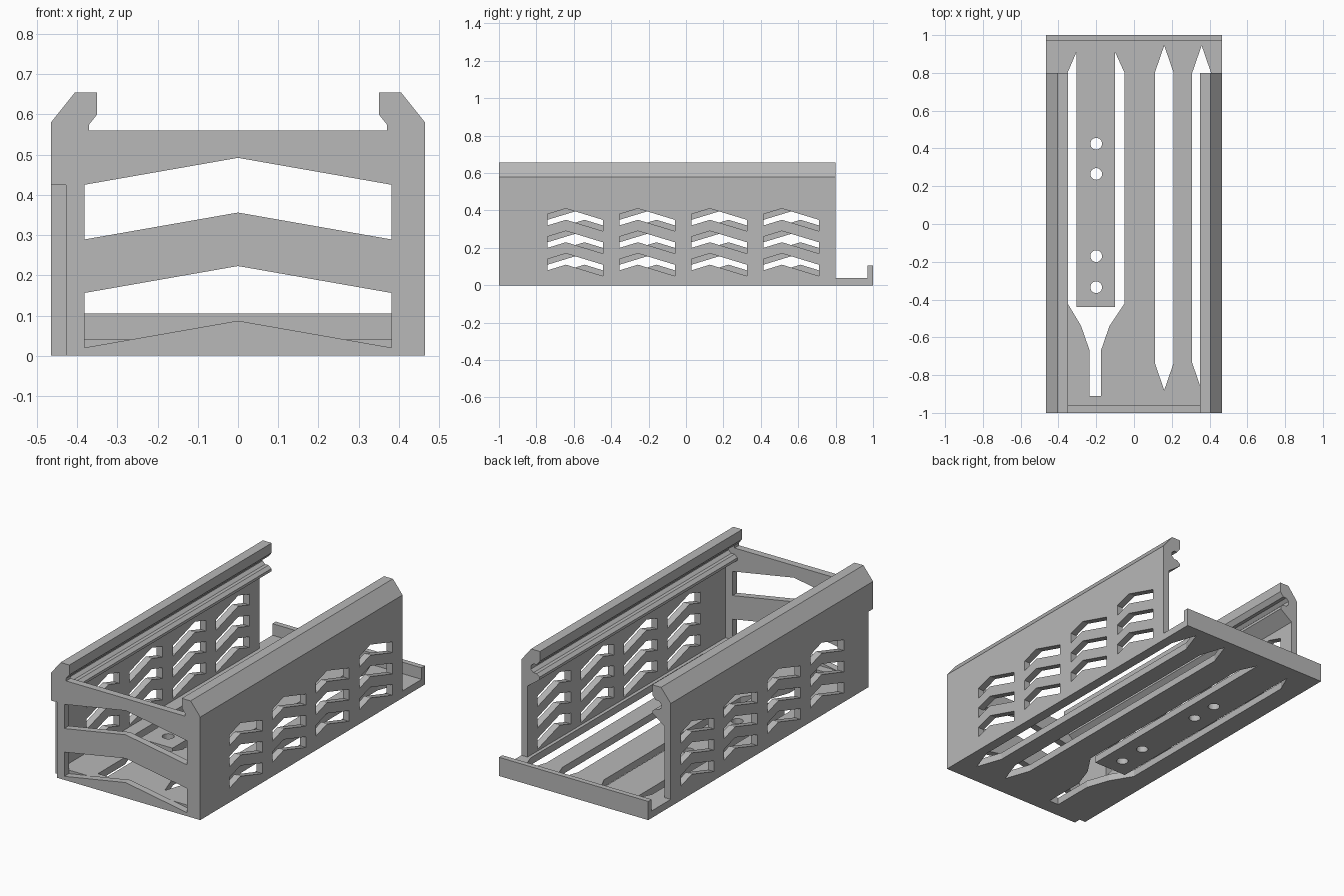
import bpy, bmesh, math
from mathutils import Vector

cube = bpy.data.objects.get("Cube")
if cube:
    bpy.data.objects.remove(cube, do_unlink=True)

grey = bpy.data.materials.new("plain grey")
grey.use_nodes = True
tint = (0.48, 0.48, 0.48, 1)
grey.diffuse_color = tint
grey.node_tree.nodes["Principled BSDF"].inputs["Base Color"].default_value = tint

# How a flat (u, v) outline at a given depth maps to space for each axis
PLACE = {
    "x": lambda u, v, d: Vector((d, u, v)),
    "y": lambda u, v, d: Vector((u, d, v)),
    "z": lambda u, v, d: Vector((u, v, d)),
}


def plate(name, axis, start, end, outline, holes=()):
    """Extrude an outline with holes along an axis."""
    place = PLACE[axis]
    bm = bmesh.new()
    for loop in [outline, *holes]:
        verts = [bm.verts.new(place(u, v, start)) for u, v in loop]
        for a, b in zip(verts, verts[1:] + verts[:1]):
            bm.edges.new((a, b))
    bmesh.ops.triangle_fill(bm, use_beauty=True, edges=bm.edges[:])
    grown = bmesh.ops.extrude_face_region(bm, geom=bm.faces[:], use_keep_orig=True)
    moved = [g for g in grown["geom"] if isinstance(g, bmesh.types.BMVert)]
    bmesh.ops.translate(bm, verts=moved, vec=place(0, 0, end - start))
    bmesh.ops.recalc_face_normals(bm, faces=bm.faces[:])
    mesh = bpy.data.meshes.new(name)
    bm.to_mesh(mesh)
    bm.free()
    mesh.materials.append(grey)
    obj = bpy.data.objects.new(name, mesh)
    bpy.context.collection.objects.link(obj)
    return obj


def rect(u0, v0, u1, v1):
    return [(u0, v0), (u1, v0), (u1, v1), (u0, v1)]


def circle(u, v, r, n=24):
    return [(u + r * math.cos(i * math.tau / n), v + r * math.sin(i * math.tau / n))
            for i in range(n)]


def pointed_slot(x):
    w = 0.05
    return [(x - w, -0.735), (x, -0.88), (x + w, -0.735),
            (x + w, 0.8), (x, 0.945), (x - w, 0.8)]


W, INNER, FRONT, BACK, FLOOR, RAIL = 0.465, 0.427, -0.96, 0.8, 0.04, 0.44

# Floor with a tongue, screw holes and two pointed slots
tongue_gap = [(-0.352, 0.8), (-0.305, 0.91), (-0.305, -0.44), (-0.1, -0.44),
              (-0.1, 0.91), (-0.05, 0.8), (-0.05, -0.42), (-0.13, -0.54),
              (-0.175, -0.67), (-0.175, -0.91), (-0.235, -0.91),
              (-0.235, -0.67), (-0.28, -0.54), (-0.352, -0.42)]
screw_holes = [circle(-0.2, y, 0.031) for y in (0.425, 0.265, -0.17, -0.335)]
plate("floor", "z", 0, FLOOR, rect(-W, FRONT, W, 1),
      [tongue_gap, pointed_slot(0.16), pointed_slot(0.358), *screw_holes])

# Low lip along the back edge
plate("back_lip", "y", 0.97, 1, rect(-W, FLOOR, W, 0.105))


# Front wall with two bent windows and a notch in one corner
def front_window(low):
    return [(-0.382, low), (0, low + 0.067), (0.382, low),
            (0.382, low + 0.136), (0, low + 0.203), (-0.382, low + 0.136)]


hook = [(W, 0.58), (0.405, 0.655), (0.35, 0.655), (0.35, 0.6), (0.37, 0.575)]
half_top = hook + [(0.37, 0.56)]
front_outline = ([(INNER, 0), (W, 0)] + half_top
                 + [(-x, z) for x, z in reversed(half_top)]
                 + [(-W, 0.425), (-INNER, 0.425), (-INNER, 0)])
plate("front_wall", "y", -1, FRONT, front_outline,
      [front_window(0.02), front_window(0.289)])


# Side panels with rows of bent vents, the two sides turned opposite ways
def vent(y, z):
    top = [(y, z + 0.03), (y + 0.098, z + 0.06), (y + 0.295, z)]
    return top + [(u, v - 0.06) for u, v in reversed(top)]


vents = [vent(-0.74 + 0.385 * col, 0.11 + 0.12 * row)
         for col in range(4) for row in range(3)]
turned = [[(-0.03 - y, z) for y, z in loop] for loop in vents]
panel = rect(FRONT, FLOOR, BACK, RAIL)
plate("left_panel", "x", INNER, W, panel, vents)
plate("right_panel", "x", -W, -INNER, panel, turned)

# Grooved, hooked rails along the top of both panels
rail = hook + [(0.39, 0.575), (0.407, 0.56), (0.407, 0.54), (0.39, 0.525),
               (0.37, 0.525), (0.352, 0.51), (0.352, 0.495),
               (INNER, RAIL), (W, RAIL)]
for side, sign in (("left", 1), ("right", -1)):
    plate(side + "_rail", "y", FRONT, BACK, [(sign * x, z) for x, z in rail])
